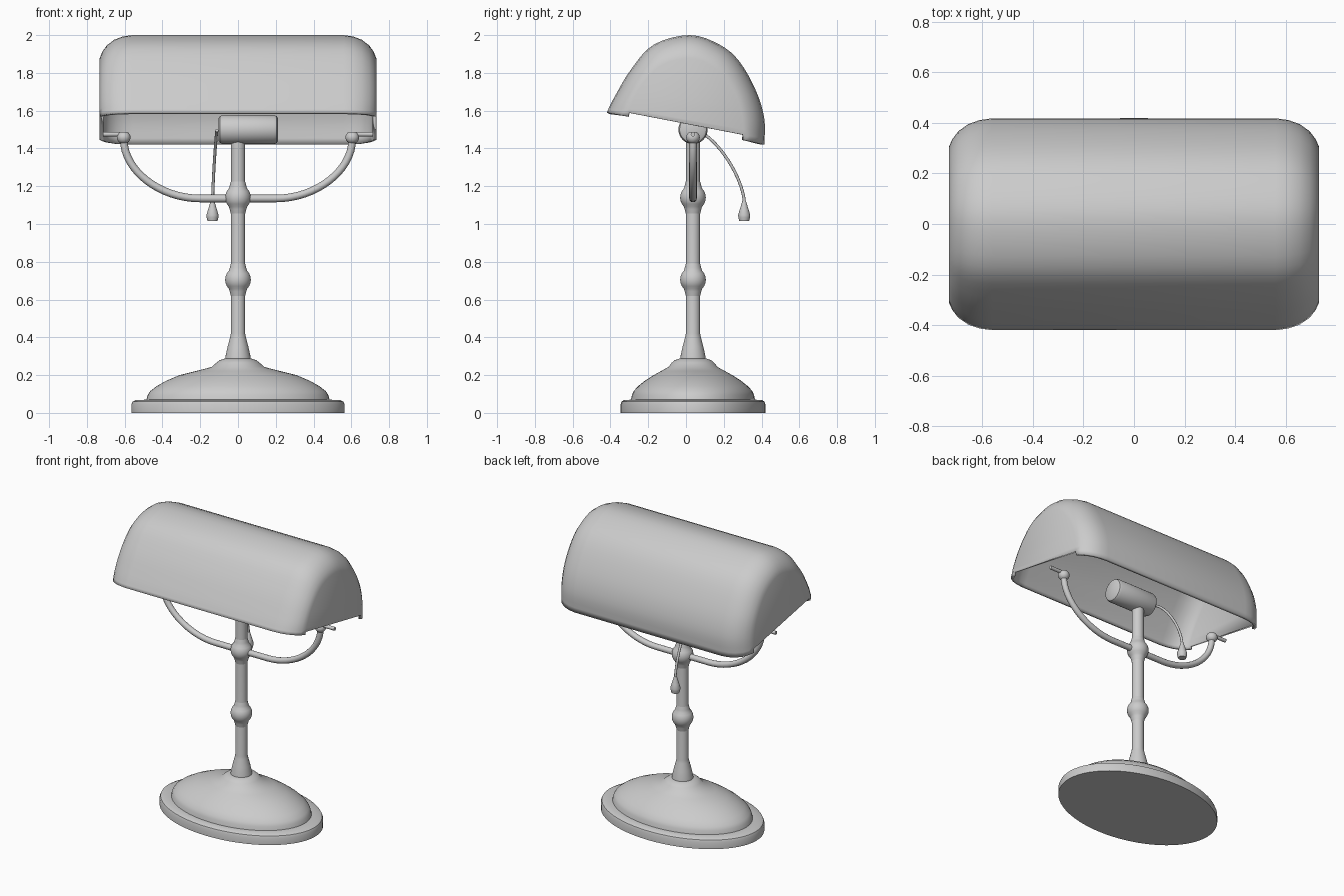
import bpy, math
from mathutils import Vector

if "Cube" in bpy.data.objects:
    bpy.data.objects.remove(bpy.data.objects["Cube"])

CY = 0.037  # y of the stem axis


def finish(name, verts, faces, angle=35):
    me = bpy.data.meshes.new(name)
    me.from_pydata([tuple(v) for v in verts], [], faces)
    me.update()
    ob = bpy.data.objects.new(name, me)
    bpy.context.collection.objects.link(ob)
    smooth(ob, angle)
    return ob


def smooth(ob, angle=35):
    bpy.ops.object.select_all(action='DESELECT')
    ob.select_set(True)
    bpy.context.view_layer.objects.active = ob
    bpy.ops.object.shade_smooth_by_angle(angle=math.radians(angle))


def lathe(name, rows, loc=(0, CY, 0), seg=32, along_x=False):
    """Stack of rings (rx, ry, height), capped at both ends."""
    verts, faces = [], []
    for rx, ry, h in rows:
        for k in range(seg):
            a = 2 * math.pi * k / seg
            u, v = rx * math.cos(a), ry * math.sin(a)
            p = (h, u, v) if along_x else (u, v, h)
            verts.append(Vector(p) + Vector(loc))
    for i in range(len(rows) - 1):
        for k in range(seg):
            n = (k + 1) % seg
            faces.append((i * seg + k, i * seg + n, (i + 1) * seg + n, (i + 1) * seg + k))
    faces.append(tuple(reversed(range(seg))))
    faces.append(tuple(range((len(rows) - 1) * seg, len(rows) * seg)))
    return finish(name, verts, faces)


def round_rows(pts):
    return [(r, r, z) for r, z in pts]


def tube(name, points, radius):
    """Bezier tube; each point is (position, left handle, right handle)."""
    cu = bpy.data.curves.new(name, 'CURVE')
    cu.dimensions = '3D'
    cu.bevel_depth = radius
    cu.bevel_resolution = 4
    cu.resolution_u = 16
    cu.use_fill_caps = True
    sp = cu.splines.new('BEZIER')
    sp.bezier_points.add(len(points) - 1)
    for bp, (co, hl, hr) in zip(sp.bezier_points, points):
        bp.handle_left_type = bp.handle_right_type = 'FREE'
        bp.co, bp.handle_left, bp.handle_right = co, hl, hr
    ob = bpy.data.objects.new(name, cu)
    bpy.context.collection.objects.link(ob)
    bpy.ops.object.select_all(action='DESELECT')
    ob.select_set(True)
    bpy.context.view_layer.objects.active = ob
    bpy.ops.object.convert(target='MESH')
    smooth(bpy.context.object, 40)


def spline(pts, n=4):
    """Catmull-Rom samples through 2D points."""
    p = [Vector(q) for q in pts]
    p = [2 * p[0] - p[1]] + p + [2 * p[-1] - p[-2]]
    out = []
    for i in range(1, len(p) - 2):
        a, b, c, d = p[i - 1:i + 3]
        for k in range(n):
            t = k / n
            out.append(0.5 * (2 * b + (c - a) * t + (2 * a - 5 * b + 4 * c - d) * t * t
                              + (3 * b - a - 3 * c + d) * t ** 3))
    return out + [p[-2]]


# Shade: tilted arch profile, rounded in towards flat end plates
outer = spline([(-.42, 1.59), (-.38, 1.67), (-.29, 1.82), (-.17, 1.95), (.02, 2.0),
                (.177, 1.95), (.283, 1.86), (.373, 1.70), (.415, 1.555), (.415, 1.42)])
inner = spline([(-.31, 1.57), (-.285, 1.65), (-.22, 1.756), (-.12, 1.845), (.02, 1.878),
                (.125, 1.845), (.2, 1.78), (.27, 1.67), (.30, 1.555), (.305, 1.445)])
half = [(.56, 0), (.61, .06), (.655, .2), (.695, .45), (.718, .72), (.732, 1)]
stations = [(-x, t) for x, t in reversed(half)] + half
n = len(outer)
verts = [(x, *o.lerp(i, t)) for x, t in stations for o, i in zip(outer, inner)]
faces = [(s * n + j, (s + 1) * n + j, (s + 1) * n + j + 1, s * n + j + 1)
         for s in range(len(stations) - 1) for j in range(n - 1)]
last = (len(stations) - 1) * n
faces.append(tuple(range(1, n - 1)))
faces.append(tuple(last + j for j in reversed(range(1, n - 1))))
shade = finish("lamp_shade", verts, faces, 30)
solid = shade.modifiers.new("thickness", 'SOLIDIFY')
solid.thickness = 0.02
solid.offset = -1

# Base: oval foot blending to a round neck
lathe("base", [(.565, .383, 0), (.565, .383, .045), (.558, .378, .06), (.54, .366, .068),
               (.485, .328, .07), (.478, .323, .095), (.465, .315, .115), (.43, .29, .142),
               (.38, .255, .17), (.31, .208, .2), (.22, .168, .222), (.14, .13, .243),
               (.115, .113, .265), (.095, .095, .28), (.07, .07, .288)], seg=64)

# Stem with flared foot
lathe("stem", round_rows([(.068, .283), (.066, .3), (.055, .35), (.042, .4), (.038, .42),
                          (.038, 1.44)]))

# Stem knobs
for label, z in (("lower", .705), ("upper", 1.14)):
    rows = [(.038, -.085), (.044, -.062)]
    rows += [(.068 * math.cos(a), .068 * math.sin(a))
             for a in (math.radians(d) for d in range(-45, 46, 15))]
    rows += [(.044, .062), (.038, .085)]
    lathe(label + "_knob", round_rows(rows), (0, CY, z))

# Bulb socket lying under the shade
lathe("bulb_socket", round_rows([(.06, -.102), (.071, -.095), (.077, -.08), (.077, .19),
                                 (.071, .205), (.06, .212)]), (0, CY, 1.5), along_x=True)

# Curved yoke carrying the shade
H = [(.605, 1.45), (.605, 1.28), (.41, 1.135), (.2, 1.135)]
L = [(-x, CY, z) for x, z in H]
R = [(x, CY, z) for x, z in H]
tube("yoke_arm", [(L[0], L[0], L[1]), (L[3], L[2], (-.1, CY, 1.135)),
                  (R[3], (.1, CY, 1.135), R[2]), (R[0], R[1], R[0])], .02)

# Yoke end balls
for side, sx in (("left", -1), ("right", 1)):
    lathe(side + "_yoke_ball",
          round_rows([(.036 * math.cos(a), .034 * math.sin(a))
                      for a in (math.radians(d) for d in range(-60, 61, 15))]),
          (sx * .605, CY, 1.458), seg=24)
    # Pin joining ball to the end plate
    lathe(side + "_yoke_pin", round_rows([(.012, .59), (.012, .715)] if sx > 0
                                         else [(.012, -.715), (.012, -.59)]),
          (0, CY, 1.475), seg=12, along_x=True)

# Pull cord and its weight
S, E = (-.112, .06, 1.495), (-.135, .31, 1.11)
tube("pull_cord", [(S, S, (-.118, .17, 1.45)), (E, (-.132, .3, 1.25), E)], .008)
lathe("pull_weight", round_rows([(.009, 1.125), (.013, 1.11), (.024, 1.075), (.032, 1.047),
                                 (.031, 1.035), (.026, 1.015)][::-1]), (-.135, .308, 0), seg=20)
